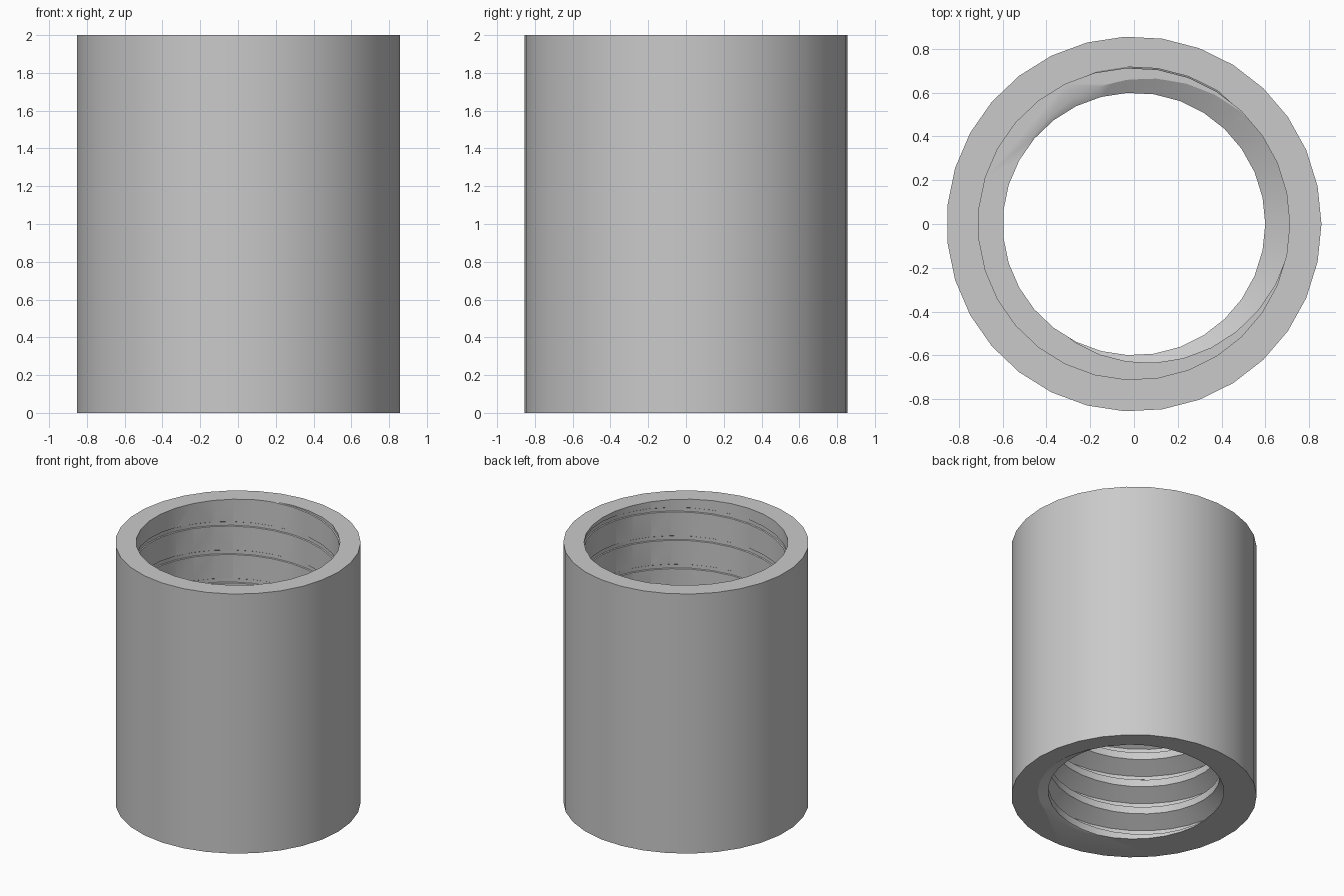
import bpy, bmesh, math

if "Cube" in bpy.data.objects:
    bpy.data.objects.remove(bpy.data.objects["Cube"], do_unlink=True)

SIDES = 31
HEIGHT = 2.0
OUTER, BORE = 0.857, 0.712    # outside and plain upper bore
ROOT, CREST = 0.719, 0.6      # thread radii
PITCH = 0.2188
LEDGE = 1.085                 # height where the plain bore ends
ROOT_ANGLE = 80               # degrees where the groove meets the top
TURNS = 13


def make_object(name, bm):
    bmesh.ops.recalc_face_normals(bm, faces=bm.faces[:])
    mesh = bpy.data.meshes.new(name)
    bm.to_mesh(mesh)
    bm.free()
    obj = bpy.data.objects.new(name, mesh)
    bpy.context.collection.objects.link(obj)
    return obj


def ring(bm, radius, z):
    return [bm.verts.new((radius * math.cos(math.tau * i / SIDES),
                          radius * math.sin(math.tau * i / SIDES), z))
            for i in range(SIDES)]


def cylinder(name, radius, low, high):
    bm = bmesh.new()
    a, b = ring(bm, radius, low), ring(bm, radius, high)
    bm.faces.new(a)
    bm.faces.new(b)
    for i in range(SIDES):
        j = (i + 1) % SIDES
        bm.faces.new((a[i], a[j], b[j], b[i]))
    return make_object(name, bm)


def thread_rod(name):
    """Solid rod with a right-handed trapezoid thread."""
    bm = bmesh.new()
    # one pitch: root flat, flank, crest flat, flank
    profile = [(ROOT, -1 / 16), (ROOT, 1 / 16), (CREST, 3 / 8), (CREST, 5 / 8)]
    count = SIDES * TURNS
    stations = []
    for i in range(count + 1):
        turn = i / SIDES
        a = math.tau * turn
        z = HEIGHT + PITCH * (turn - TURNS + 2 - ROOT_ANGLE / 360)
        stations.append([bm.verts.new((r * math.cos(a), r * math.sin(a), z + PITCH * t))
                         for r, t in profile])
    for i in range(count):
        a, b = stations[i], stations[i + 1]
        for k in range(3):
            bm.faces.new((a[k], b[k], b[k + 1], a[k + 1]))
        if i + SIDES < count:
            c, d = stations[i + SIDES], stations[i + SIDES + 1]
            bm.faces.new((a[3], b[3], d[0], c[0]))
    # square off and close both ends
    for z, direction in ((-0.1, -1), (HEIGHT + 0.1, 1)):
        bmesh.ops.bisect_plane(bm, geom=bm.verts[:] + bm.edges[:] + bm.faces[:],
                               dist=0.00001, plane_co=(0, 0, z),
                               plane_no=(0, 0, direction), clear_outer=True)
        edges = [e for e in bm.edges if e.is_boundary
                 and all(abs(v.co.z - z) < 0.0005 for v in e.verts)]
        bmesh.ops.triangle_fill(bm, edges=edges, use_beauty=True)
    return make_object(name, bm)


# sleeve body with a threaded hole and a wider plain bore above the ledge
sleeve = cylinder("threaded_sleeve", OUTER, 0, HEIGHT)
cutters = [thread_rod("thread_cutter"),
           cylinder("bore_cutter", BORE, LEDGE, HEIGHT + 0.2)]

bpy.ops.object.select_all(action="DESELECT")
sleeve.select_set(True)
bpy.context.view_layer.objects.active = sleeve
for cutter in cutters:
    cutter.hide_render = True
    cut = sleeve.modifiers.new(cutter.name, "BOOLEAN")
    cut.operation = "DIFFERENCE"
    cut.solver = "EXACT"
    cut.object = cutter
    bpy.ops.object.modifier_apply(modifier=cut.name)
for cutter in cutters:
    bpy.data.objects.remove(cutter, do_unlink=True)

# plain grey
grey = bpy.data.materials.new("light_grey")
grey.use_nodes = True
colour = (0.59, 0.59, 0.59, 1)
grey.diffuse_color = colour
grey.node_tree.nodes["Principled BSDF"].inputs["Base Color"].default_value = colour
sleeve.data.materials.clear()
sleeve.data.materials.append(grey)

bpy.ops.object.shade_smooth_by_angle(angle=math.radians(30))
